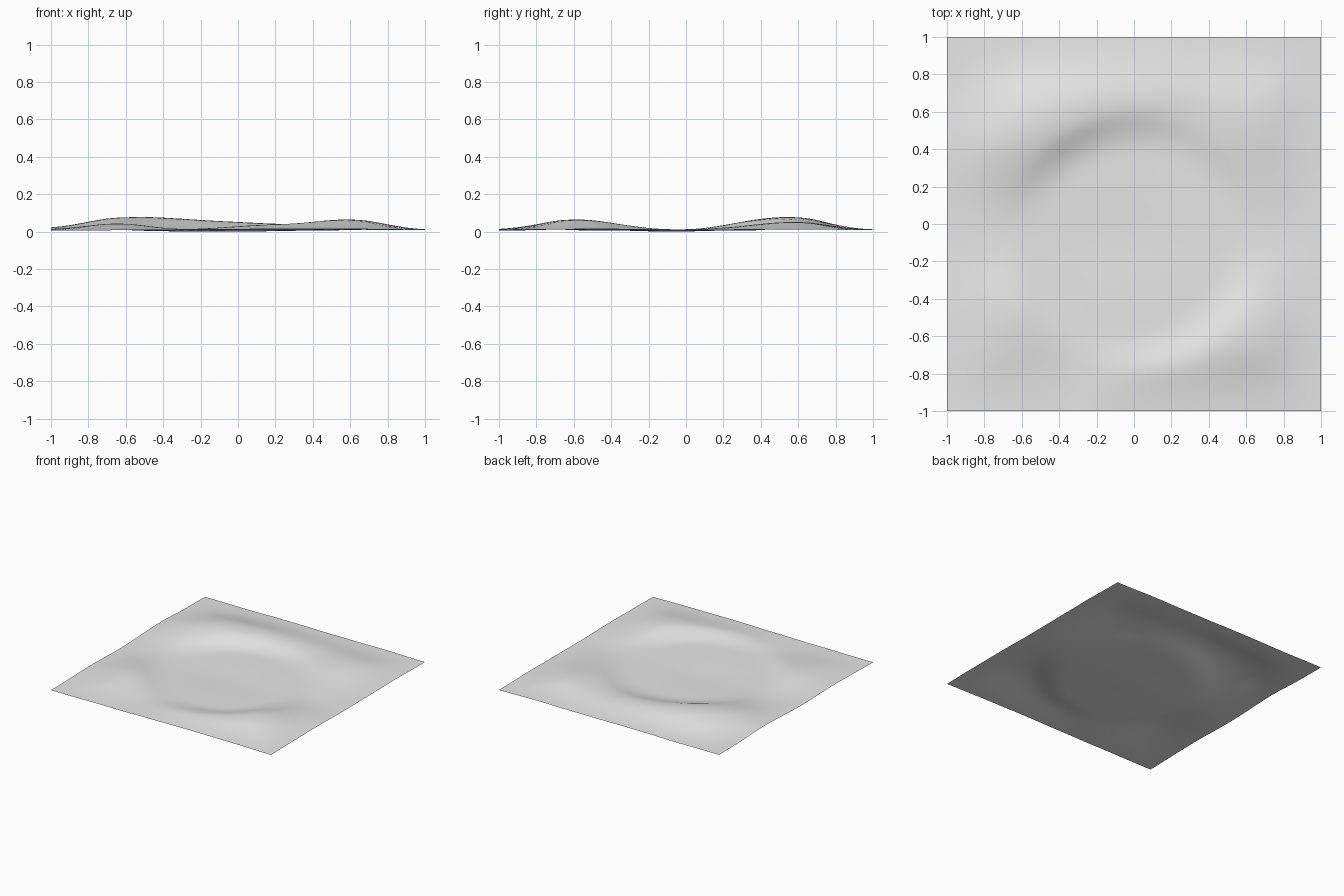
import bpy, bmesh, math
from mathutils import Vector, noise

if "Cube" in bpy.data.objects:
    bpy.data.objects.remove(bpy.data.objects["Cube"])

# Hills around the basin: x, y, height, spread x, spread y, rotation
HILLS = [
    (-0.60, 0.50, 0.066, 0.34, 0.20, 0.35),   # back left ridge
    (0.00, 0.68, 0.032, 0.30, 0.17, 0.0),     # back saddle
    (0.62, 0.55, 0.042, 0.22, 0.24, 0.0),     # back right
    (0.58, -0.58, 0.055, 0.24, 0.23, 0.3),    # front right
    (0.12, -0.78, 0.026, 0.22, 0.14, 0.0),    # front saddle
    (-0.65, -0.50, 0.034, 0.22, 0.23, 0.0),   # front left
]


def smoothstep(a, b, t):
    t = max(0.0, min(1.0, (t - a) / (b - a)))
    return t * t * (3 - 2 * t)


def height(x, y):
    total = 0.0
    for hx, hy, h, sx, sy, rot in HILLS:
        dx, dy = x - hx, y - hy
        u = dx * math.cos(rot) + dy * math.sin(rot)
        v = dy * math.cos(rot) - dx * math.sin(rot)
        total += h * math.exp(-0.5 * ((u / sx) ** 2 + (v / sy) ** 2))
    # steep inner rim around the flat basin
    rim = smoothstep(0.46, 0.72, math.hypot(x, y + 0.1))
    # hills fade out towards the border
    edge = smoothstep(0.0, 0.35, 1.0 - max(abs(x), abs(y)))
    total *= rim * (0.55 + 0.45 * edge)
    # shallow dip and gentle unevenness
    dip = 0.008 * math.exp(-(((x + 0.1) / 0.4) ** 2 + ((y + 0.08) / 0.2) ** 2))
    rough = 0.004 * noise.noise(Vector((x * 3.2, y * 3.2, 1.7))) * (0.3 + 0.7 * rim)
    return 0.012 + total - dip + rough


# Terrain sheet
bm = bmesh.new()
bmesh.ops.create_grid(bm, x_segments=56, y_segments=56, size=1.0)
for v in bm.verts:
    v.co.z = height(v.co.x, v.co.y)
low = min(v.co.z for v in bm.verts)
for v in bm.verts:
    v.co.z -= low
for f in bm.faces:
    f.smooth = True

mesh = bpy.data.meshes.new("terrain")
bm.to_mesh(mesh)
bm.free()
terrain = bpy.data.objects.new("terrain", mesh)
bpy.context.collection.objects.link(terrain)

grey = bpy.data.materials.new("light grey")
grey.diffuse_color = (0.8, 0.8, 0.8, 1)
grey.use_nodes = True
grey.node_tree.nodes["Principled BSDF"].inputs["Base Color"].default_value = grey.diffuse_color
mesh.materials.append(grey)
